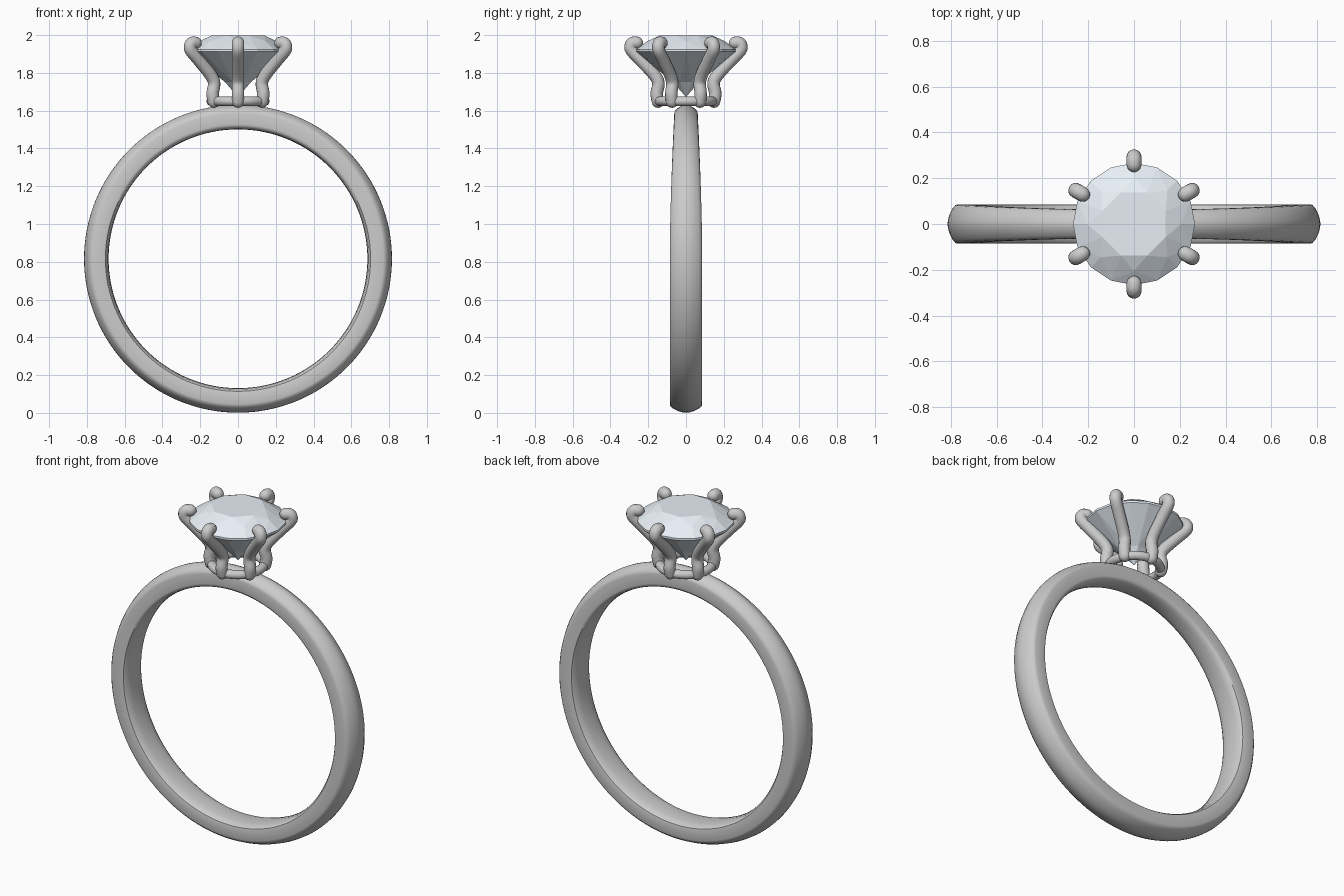
import bpy, bmesh
from math import sin, cos, pi, radians, hypot

if "Cube" in bpy.data.objects:
    bpy.data.objects.remove(bpy.data.objects["Cube"])

TAU = 2 * pi


def finish(name, bm, smooth_angle=None):
    bmesh.ops.recalc_face_normals(bm, faces=bm.faces)
    me = bpy.data.meshes.new(name)
    bm.to_mesh(me)
    bm.free()
    ob = bpy.data.objects.new(name, me)
    bpy.context.collection.objects.link(ob)
    if smooth_angle:
        bpy.ops.object.select_all(action='DESELECT')
        ob.select_set(True)
        bpy.context.view_layer.objects.active = ob
        bpy.ops.object.shade_smooth_by_angle(angle=radians(smooth_angle))
    return ob


def bridge(bm, a, b):
    n = len(a)
    for i in range(n):
        bm.faces.new((a[i], a[(i + 1) % n], b[(i + 1) % n], b[i]))


# Band: domed section (radius, width fraction) swept round, narrowing at the top
half = [(0.685, 0), (0.687, 0.45), (0.692, 0.8), (0.702, 0.97), (0.712, 1.0),
        (0.770, 1.0), (0.781, 0.96), (0.793, 0.8), (0.806, 0.5), (0.813, 0.22), (0.815, 0)]
section = half + [(r, -w) for r, w in half[-2:0:-1]]
bm = bmesh.new()
rings = []
for i in range(128):
    t = TAU * i / 128
    hw = 0.086 - 0.024 * max(0, sin(t)) ** 1.6
    rings.append([bm.verts.new((r * cos(t), w * hw, 0.816 + r * sin(t))) for r, w in section])
for i in range(128):
    bridge(bm, rings[i], rings[(i + 1) % 128])
finish("band", bm, 40)

# Base ring of the setting
bm = bmesh.new()
rings = []
for i in range(72):
    t = TAU * i / 72
    ring = []
    for j in range(16):
        a = TAU * j / 16
        r = 0.142 + 0.025 * cos(a)
        ring.append(bm.verts.new((r * cos(t), r * sin(t), 1.65 + 0.025 * sin(a))))
    rings.append(ring)
for i in range(72):
    bridge(bm, rings[i], rings[(i + 1) % 72])
finish("setting_base_ring", bm, 60)


def spline(pts, steps=6):
    ext = [pts[0]] + pts + [pts[-1]]
    out = []
    for k in range(len(pts) - 1):
        p0, p1, p2, p3 = ext[k:k + 4]
        for s in range(steps):
            t = s / steps
            out.append(tuple(0.5 * (2 * b + (c - a) * t + (2 * a - 5 * b + 4 * c - d) * t * t
                                    + (3 * b - a - 3 * c + d) * t ** 3)
                             for a, b, c, d in zip(p0, p1, p2, p3)))
    return out + [pts[-1]]


# Prongs: round-ended wire along a (radius, height) path
def prong(name, angle, rad=0.033):
    path = spline([(0.148, 1.648), (0.155, 1.69), (0.146, 1.745), (0.168, 1.79),
                   (0.235, 1.863), (0.287, 1.918), (0.292, 1.945), (0.279, 1.959), (0.260, 1.959)])
    stations = []
    n = len(path)
    for k, (r, z) in enumerate(path):
        a, b = path[max(k - 1, 0)], path[min(k + 1, n - 1)]
        length = hypot(b[0] - a[0], b[1] - a[1])
        stations.append((r, z, (b[0] - a[0]) / length, (b[1] - a[1]) / length, rad))

    def cap(st, sign):
        r, z, dr, dz, _ = st
        return [(r + sign * dr * rad * sin(q), z + sign * dz * rad * sin(q), dr, dz, rad * cos(q))
                for q in (radians(d) for d in (22, 45, 67, 84))]

    stations = cap(stations[0], -1)[::-1] + stations + cap(stations[-1], 1)
    bm = bmesh.new()
    ca, sa = cos(angle), sin(angle)
    rings = []
    for r, z, dr, dz, w in stations:
        ring = []
        for j in range(16):
            q = TAU * j / 16
            u, v = w * cos(q), w * sin(q)
            x, h = r - dz * u, z + dr * u
            ring.append(bm.verts.new((x * ca - v * sa, x * sa + v * ca, h)))
        rings.append(ring)
    for a, b in zip(rings, rings[1:]):
        bridge(bm, a, b)
    bm.faces.new(rings[0])
    bm.faces.new(rings[-1])
    finish(name, bm, 60)


for i in range(6):
    prong(f"prong_{i + 1}", radians(30 + 60 * i))

# Brilliant-cut stone
bm = bmesh.new()


def loop(n, r, z, shift=0.0):
    return [bm.verts.new((r * cos(TAU * (i + shift) / n), r * sin(TAU * (i + shift) / n), z))
            for i in range(n)]


table = loop(8, 0.150, 1.998, 0.5)
star = loop(8, 0.205, 1.968)
girdle = loop(16, 0.267, 1.924)
under = loop(16, 0.267, 1.912)
lower = loop(8, 0.075, 1.752, 0.5)
culet = bm.verts.new((0, 0, 1.672))
bm.faces.new(table)
bridge(bm, girdle, under)
for i in range(8):
    j, g = (i + 1) % 8, 2 * i
    g1, g2 = g + 1, (g + 2) % 16
    # crown: star, kite and girdle facets
    bm.faces.new((table[i - 1], star[i], table[i]))
    bm.faces.new((table[i], star[i], girdle[g1]))
    bm.faces.new((table[i], girdle[g1], star[j]))
    bm.faces.new((star[i], girdle[g], girdle[g1]))
    bm.faces.new((star[j], girdle[g1], girdle[g2]))
    # pavilion: lower girdle facets and mains
    bm.faces.new((under[g], lower[i], under[g1]))
    bm.faces.new((under[g1], lower[i], under[g2]))
    bm.faces.new((under[g2], lower[i], lower[j]))
    bm.faces.new((lower[i], culet, lower[j]))
stone = finish("stone", bm)
mat = bpy.data.materials.new("clear_stone")
mat.diffuse_color = (0.80, 0.86, 0.92, 1)
mat.use_nodes = True
mat.node_tree.nodes["Principled BSDF"].inputs["Base Color"].default_value = mat.diffuse_color
stone.data.materials.append(mat)
